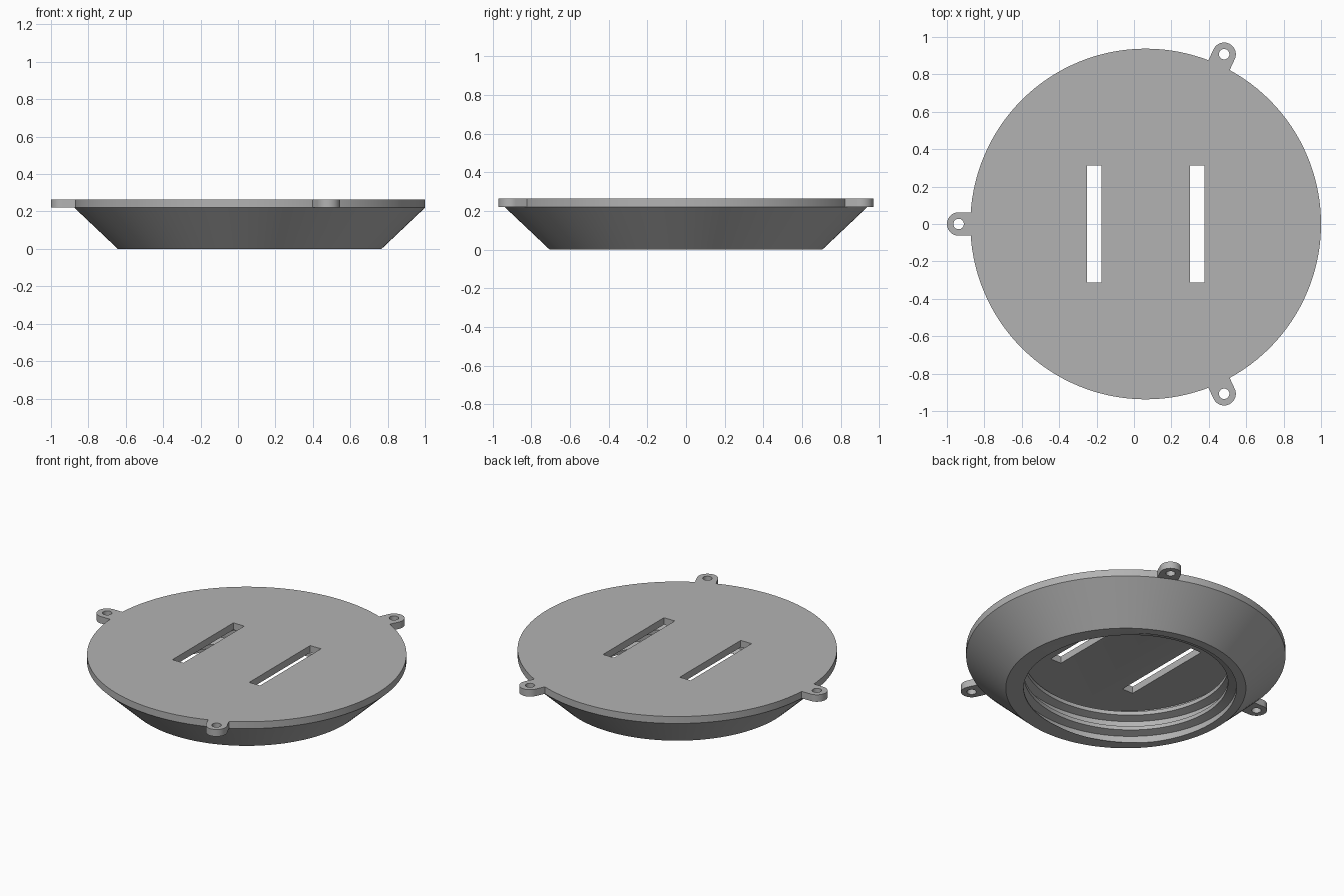
import bpy
import bmesh
from math import pi, cos, sin, floor, radians
from mathutils import Matrix, Vector

if "Cube" in bpy.data.objects:
    bpy.data.objects.remove(bpy.data.objects["Cube"], do_unlink=True)

CENTRE = Vector((0.0625, 0, 0))
RADIUS, BASE_RADIUS = 0.9375, 0.705
PLATE_Z, TOP_Z = 0.22, 0.265
SEGMENTS = 128
PITCH = 0.1
# Thread profile: position along one pitch, bore radius
THREAD = [(0, 0.6), (0.25, 0.6), (0.4, 0.65), (0.85, 0.65), (1, 0.6)]

grey = bpy.data.materials.new("plain grey")
grey.use_nodes = True
colour = (0.45, 0.45, 0.45, 1)
grey.diffuse_color = colour
grey.node_tree.nodes["Principled BSDF"].inputs["Base Color"].default_value = colour


def make_object(name, bm):
    bmesh.ops.recalc_face_normals(bm, faces=bm.faces)
    mesh = bpy.data.meshes.new(name)
    bm.to_mesh(mesh)
    bm.free()
    mesh.materials.append(grey)
    obj = bpy.data.objects.new(name, mesh)
    bpy.context.collection.objects.link(obj)
    return obj


def prism(name, outline, z0, z1):
    bm = bmesh.new()
    face = bm.faces.new([bm.verts.new((x, y, z0)) for x, y in outline])
    grown = bmesh.ops.extrude_face_region(bm, geom=[face])["geom"]
    verts = [v for v in grown if isinstance(v, bmesh.types.BMVert)]
    bmesh.ops.translate(bm, verts=verts, vec=(0, 0, z1 - z0))
    return make_object(name, bm)


def combine(target, tool, operation):
    mod = target.modifiers.new(operation.title(), 'BOOLEAN')
    mod.operation, mod.solver, mod.object = operation, 'EXACT', tool
    bpy.context.view_layer.objects.active = target
    bpy.ops.object.modifier_apply(modifier=mod.name)
    bpy.data.objects.remove(tool, do_unlink=True)


def arc(x, radius, start, end, count):
    angles = [start + (end - start) * i / count for i in range(count + 1)]
    return [(x + radius * cos(a), radius * sin(a)) for a in angles]


def bore_radius(z, turn):
    t = z / PITCH - turn
    t -= floor(t)
    for (t0, r0), (t1, r1) in zip(THREAD, THREAD[1:]):
        if t <= t1:
            return r0 + (r1 - r0) * (t - t0) / (t1 - t0)


# Tapered body with a helical threaded bore, closed by the top plate
bm = bmesh.new()
columns = []
for i in range(SEGMENTS + 1):
    turn = i / SEGMENTS
    profile = [(BASE_RADIUS, 0), (RADIUS, PLATE_Z), (RADIUS, TOP_Z)]
    for m in range(-1, 3):
        for t, _ in THREAD[:-1]:
            z = min(max((m + t + turn) * PITCH, 0), PLATE_Z)
            profile.insert(0, (bore_radius(z, turn), z))
    a = 2 * pi * turn
    columns.append([bm.verts.new((r * cos(a), r * sin(a), z)) for r, z in profile])
for c, d in zip(columns, columns[1:]):
    for j in range(len(c) - 1):
        bm.faces.new((c[j], d[j], d[j + 1], c[j + 1]))
bmesh.ops.remove_doubles(bm, verts=bm.verts, dist=0.00005)
bmesh.ops.holes_fill(bm, edges=[e for e in bm.edges if e.is_boundary], sides=0)
bmesh.ops.translate(bm, verts=bm.verts, vec=CENTRE)
cap = make_object("threaded_cap", bm)

# Three mounting ears with screw holes
for degrees in (180, 65.2, -65.2):
    place = Matrix.Translation(CENTRE) @ Matrix.Rotation(radians(degrees), 4, 'Z')
    ear = prism("ear", [(0.85, -0.0625)] + arc(1, 0.0625, -pi / 2, pi / 2, 24)
                + [(0.85, 0.0625)], PLATE_Z, TOP_Z)
    ear.data.transform(place)
    combine(cap, ear, 'UNION')
    hole = prism("hole", arc(1, 0.028, 0, 2 * pi, 24)[:-1], 0.1, 0.4)
    hole.data.transform(place)
    combine(cap, hole, 'DIFFERENCE')

# Two long slots through the plate
for x in (-0.275, 0.275):
    w, h = 0.039, 0.312
    slot = prism("slot", [(x - w, -h), (x + w, -h), (x + w, h), (x - w, h)], 0.15, 0.4)
    slot.data.transform(Matrix.Translation(CENTRE))
    combine(cap, slot, 'DIFFERENCE')

bpy.ops.object.select_all(action='DESELECT')
cap.select_set(True)
bpy.context.view_layer.objects.active = cap
bpy.ops.object.shade_smooth_by_angle(angle=radians(25))
